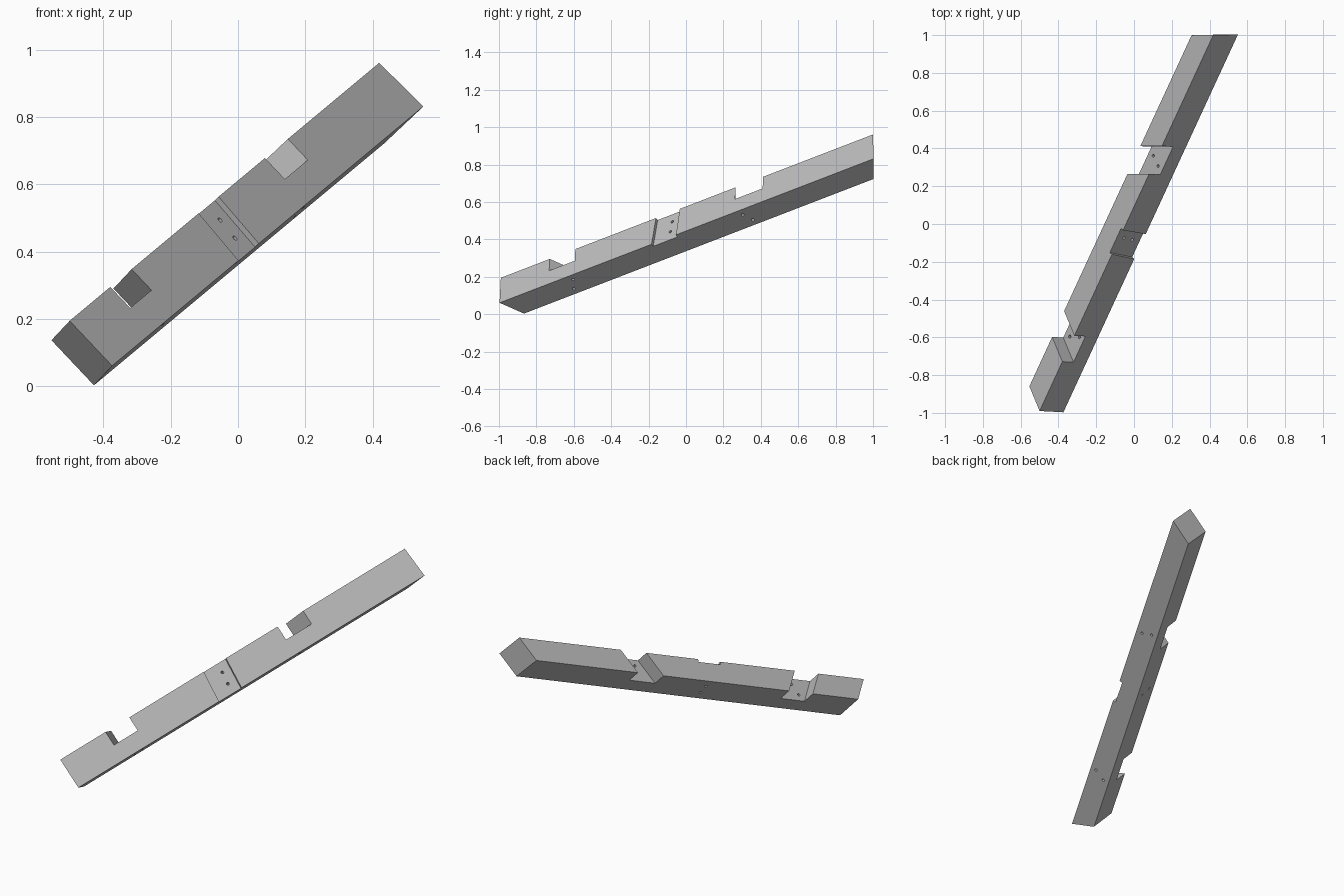
import bpy, bmesh
from mathutils import Matrix, Vector

if "Cube" in bpy.data.objects:
    bpy.data.objects.remove(bpy.data.objects["Cube"], do_unlink=True)

# Beam frame: x runs along the beam, y into its thickness, z across its width
along = Vector((0.396, 0.857, 0.330)).normalized()
into = Vector((-0.678, 0.054, 0.733)).cross(along).normalized()
across = along.cross(into)
frame = Matrix((along, into, across)).transposed().to_4x4()
frame.translation = (-0.5, -0.99, 0.195)
THICK, WIDTH = 0.135, 0.184

grey = bpy.data.materials.new("plain grey")
grey.use_nodes = True
grey.diffuse_color = (0.5, 0.5, 0.5, 1)
grey.node_tree.nodes["Principled BSDF"].inputs["Base Color"].default_value = (0.5, 0.5, 0.5, 1)


def finish(name, bm):
    bmesh.ops.recalc_face_normals(bm, faces=bm.faces)
    mesh = bpy.data.meshes.new(name)
    bm.to_mesh(mesh)
    bm.free()
    mesh.materials.append(grey)
    obj = bpy.data.objects.new(name, mesh)
    obj.matrix_world = frame
    bpy.context.collection.objects.link(obj)
    return obj


def block(name, start, end, y, z, start_lean=(0, 0), end_lean=(0, 0)):
    """Box whose ends lean: x shifts by lean[0] per y and lean[1] per z."""
    bm = bmesh.new()
    bmesh.ops.create_cube(bm, size=1)
    for v in bm.verts:
        x0, lean = (end, end_lean) if v.co.x > 0 else (start, start_lean)
        v.co.y = y[1] if v.co.y > 0 else y[0]
        v.co.z = z[1] if v.co.z > 0 else z[0]
        v.co.x = x0 + lean[0] * v.co.y + lean[1] * v.co.z
    return finish(name, bm)


def drill(name, centre, axis):
    """Bolt hole right through the beam."""
    bm = bmesh.new()
    turn = Matrix.Rotation(1.5708, 4, 'X') if axis == 'Y' else Matrix()
    bmesh.ops.create_cone(bm, cap_ends=True, segments=16, radius1=0.008, radius2=0.008,
                          depth=1, matrix=Matrix.Translation(centre) @ turn)
    return finish(name, bm)


# Beam with both ends mitred
forward, back = 0.53, -0.605
beam = block("notched_beam", 0, 2.322, (0, THICK), (-WIDTH, 0),
             (forward, 0), (back, -0.063))

# Two deep angled notches on the upper side, one shallow housing on the front
deep_y, deep_z = (-0.1, THICK + 0.1), (-0.086, 0.1)
cutters = [
    block("low_notch", 0.305, 0.465, deep_y, deep_z, (forward, 0), (forward, 0)),
    block("high_notch", 1.465, 1.637, deep_y, deep_z, (back, 0), (back, 0)),
    block("front_housing", 0.968, 1.117, (-0.1, 0.018), (-WIDTH - 0.1, 0.1),
          (0, 0.11), (0, 0.09)),
]

# Bolt holes, a pair in each notch
for x, y in ((0.405, 0.098), (0.438, 0.035), (1.522, 0.098), (1.494, 0.038)):
    cutters.append(drill("bolt_hole", (x, y, -0.1), 'Z'))
for x, z in ((1.061, -0.055), (1.052, -0.124)):
    cutters.append(drill("bolt_hole", (x, 0.07, z), 'Y'))

bpy.context.view_layer.objects.active = beam
for cutter in cutters:
    mod = beam.modifiers.new(cutter.name, 'BOOLEAN')
    mod.operation = 'DIFFERENCE'
    mod.solver = 'EXACT'
    mod.object = cutter
    bpy.ops.object.modifier_apply(modifier=mod.name)
    bpy.data.objects.remove(cutter, do_unlink=True)
